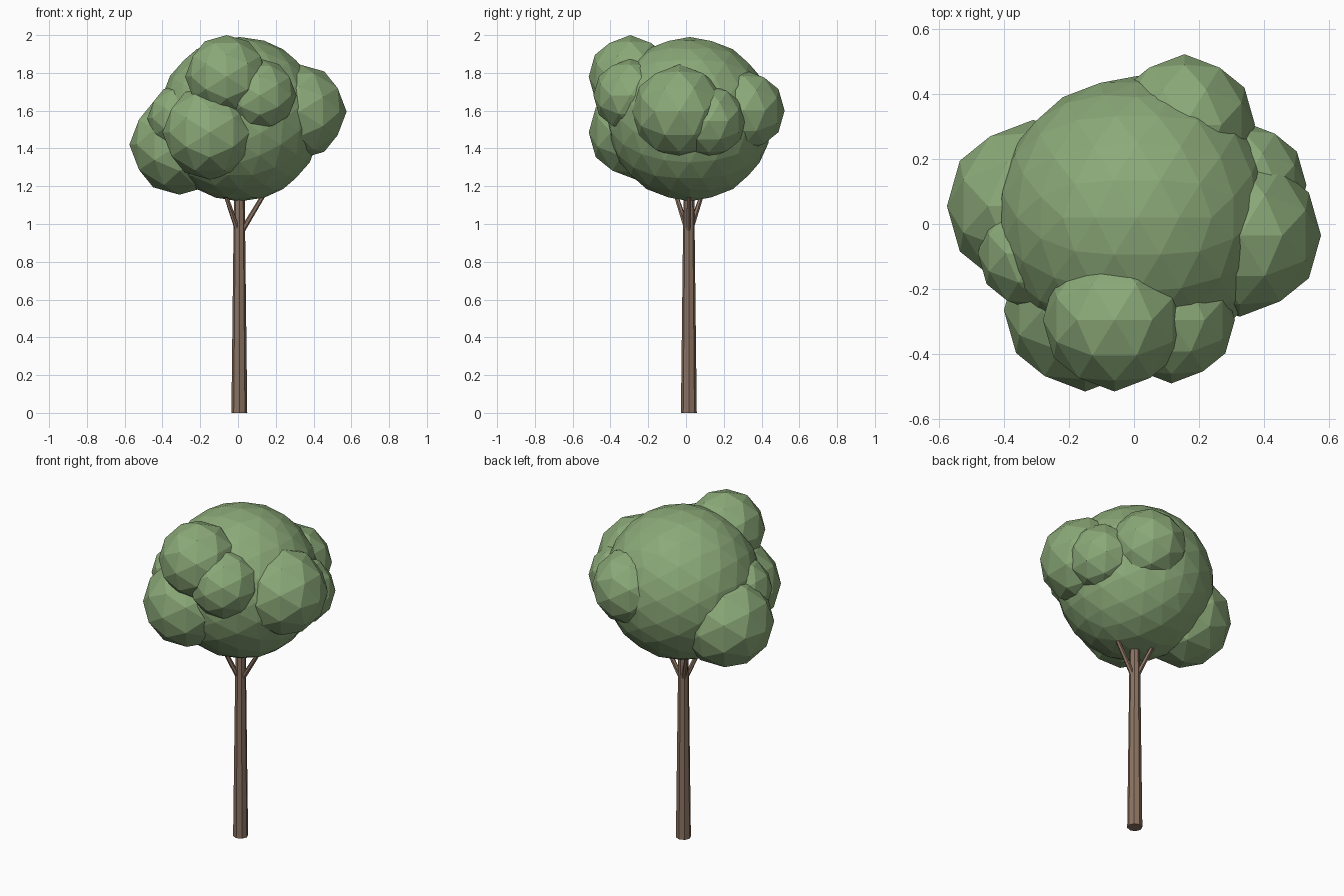
import bpy
from math import radians
from mathutils import Vector

cube = bpy.data.objects.get("Cube")
if cube:
    bpy.data.objects.remove(cube, do_unlink=True)


def make_material(name, color):
    mat = bpy.data.materials.new(name)
    mat.use_nodes = True
    mat.diffuse_color = color
    mat.node_tree.nodes["Principled BSDF"].inputs["Base Color"].default_value = color
    return mat


leaf_green = make_material("leaf green", (0.26, 0.40, 0.19, 1))
bark_brown = make_material("bark brown", (0.26, 0.17, 0.12, 1))


def finish(name, mat):
    obj = bpy.context.object
    obj.name = name
    obj.data.materials.append(mat)
    return obj


def foliage(name, center, radius, detail=2):
    """Faceted leaf ball, tilted so an edge midpoint points along every axis."""
    bpy.ops.mesh.primitive_ico_sphere_add(subdivisions=detail, radius=radius, location=center,
                                          rotation=(0, radians(-31.72), 0))
    return finish(name, leaf_green)


def limb(name, start, end, r_start, r_end, sides):
    """Tapered round limb between two points."""
    start, end = Vector(start), Vector(end)
    axis = end - start
    bpy.ops.mesh.primitive_cone_add(vertices=sides, radius1=r_start, radius2=r_end,
                                    depth=axis.length, location=(start + end) / 2)
    obj = finish(name, bark_brown)
    obj.rotation_euler = axis.to_track_quat("Z", "Y").to_euler()
    return obj


# Trunk
base = Vector((0.007, 0.015, 0))
limb("trunk", base, base + Vector((0, 0, 1.2)), 0.042, 0.028, 8)

# Three branches spreading up into the crown
fork = base + Vector((0, 0, 0.94))
for name, x, y in (("left", 0.15, 0), ("right_back", -0.085, 0.08), ("right_front", -0.085, -0.08)):
    limb("branch_" + name, fork, fork + Vector((x, y, 0.25)), 0.015, 0.011, 6)

# Crown and the smaller leaf clusters around it
foliage("crown", (0.01, 0.02, 1.555), 0.435, 3)
clusters = {
    "low_right": ((-0.31, 0.055, 1.42), 0.265),
    "small_right": ((-0.30, -0.09, 1.56), 0.18),
    "left": ((0.325, -0.035, 1.595), 0.25),
    "small_left": ((0.335, 0.12, 1.545), 0.195),
    "back": ((0.155, 0.305, 1.60), 0.217),
    "low_front": ((-0.15, -0.265, 1.485), 0.25),
    "top_front": ((-0.06, -0.295, 1.78), 0.22),
    "small_front": ((0.115, -0.295, 1.68), 0.195),
}
for name, (center, radius) in clusters.items():
    foliage("leaf_cluster_" + name, center, radius)
